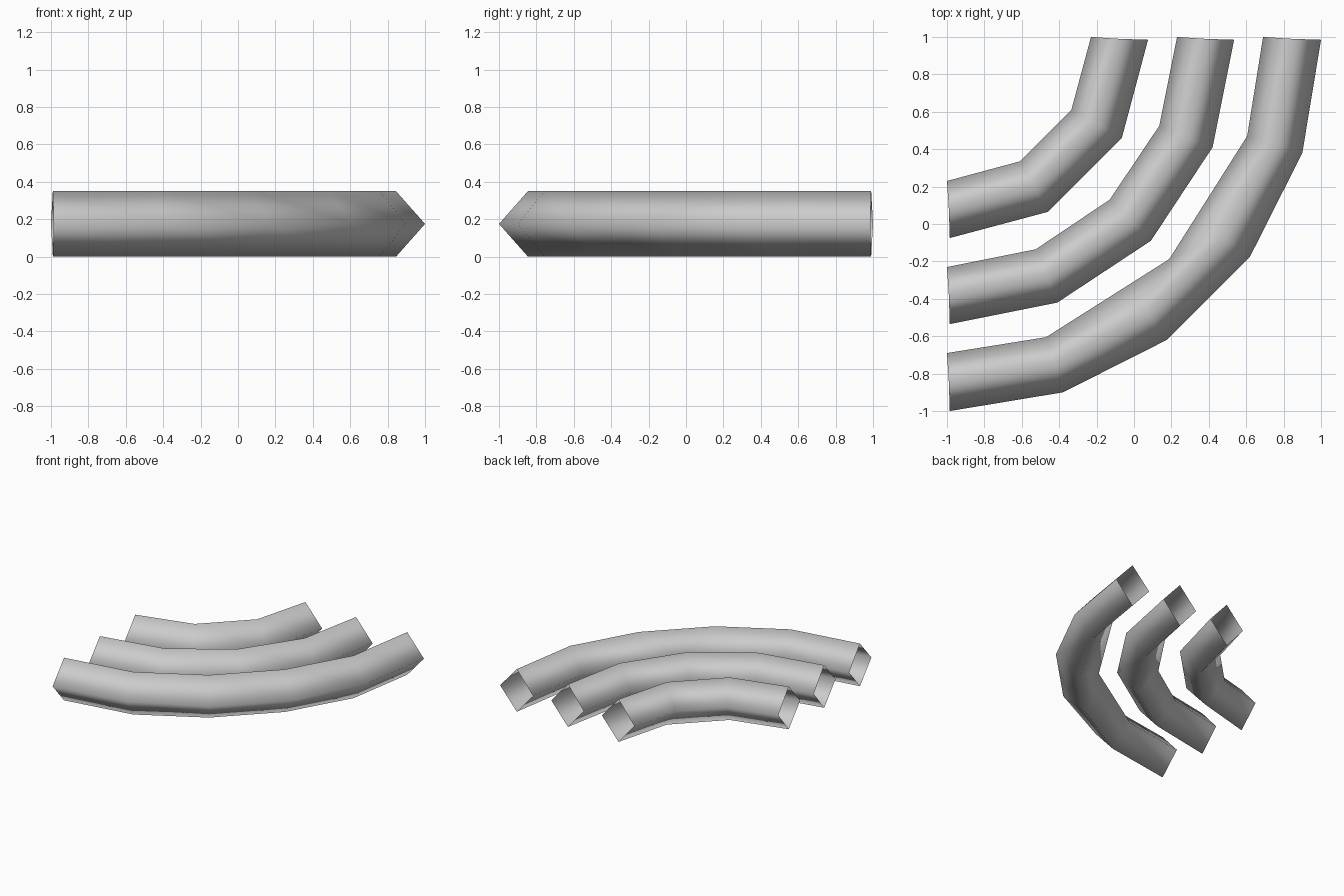
import bpy
import bmesh

cube = bpy.data.objects.get("Cube")
if cube:
    bpy.data.objects.remove(cube)

HEIGHT = 0.35

grey = bpy.data.materials.new("light grey")
grey.use_nodes = True
colour = (0.6, 0.6, 0.6, 1)
grey.diffuse_color = colour
grey.node_tree.nodes["Principled BSDF"].inputs["Base Color"].default_value = colour


def mirrored(half):
    """Complete a rail across the diagonal x = -y."""
    return half + [(-y, -x) for x, y in reversed(half)]


def bent_tube(name, inner, ridge, outer):
    """Open diamond-section tube skinned along its inner, ridge and outer rails."""
    bm = bmesh.new()
    rings = []
    for i, r, o in zip(mirrored(inner), mirrored(ridge), mirrored(outer)):
        section = [(*i, HEIGHT / 2), (*r, HEIGHT), (*o, HEIGHT / 2), (*r, 0)]
        rings.append([bm.verts.new(p) for p in section])
    for a, b in zip(rings, rings[1:]):
        for k in range(4):
            n = (k + 1) % 4
            bm.faces.new((a[k], a[n], b[n], b[k]))
    # Weld the stations that meet on the diagonal
    bmesh.ops.remove_doubles(bm, verts=bm.verts[:], dist=0.001)
    bm.normal_update()
    # Make the upper faces look up, so the open tube faces outward
    top = max(bm.faces, key=lambda f: f.calc_center_median().z)
    if top.normal.z < 0:
        bmesh.ops.reverse_faces(bm, faces=bm.faces[:])
    for f in bm.faces:
        f.smooth = True
    mesh = bpy.data.meshes.new(name)
    bm.to_mesh(mesh)
    bm.free()
    mesh.materials.append(grey)
    bpy.context.collection.objects.link(bpy.data.objects.new(name, mesh))


# Three nested bends, each given from its -x end to the diagonal
bent_tube("outer_tube",
          inner=[(-1, -0.69), (-0.47, -0.605), (0.188, -0.188)],
          ridge=[(-0.99, -0.845), (-0.425, -0.755), (0.07, -0.475)],
          outer=[(-0.985, -1), (-0.38, -0.9), (0.175, -0.62)])
bent_tube("middle_tube",
          inner=[(-1, -0.23), (-0.525, -0.135), (-0.13, 0.13)],
          ridge=[(-0.99, -0.38), (-0.465, -0.28), (-0.02, 0.02)],
          outer=[(-0.985, -0.535), (-0.41, -0.42), (0.09, -0.09)])
bent_tube("inner_tube",
          inner=[(-1, 0.23), (-0.61, 0.335)],
          ridge=[(-0.99, 0.08), (-0.535, 0.2)],
          outer=[(-0.985, -0.075), (-0.46, 0.065)])
